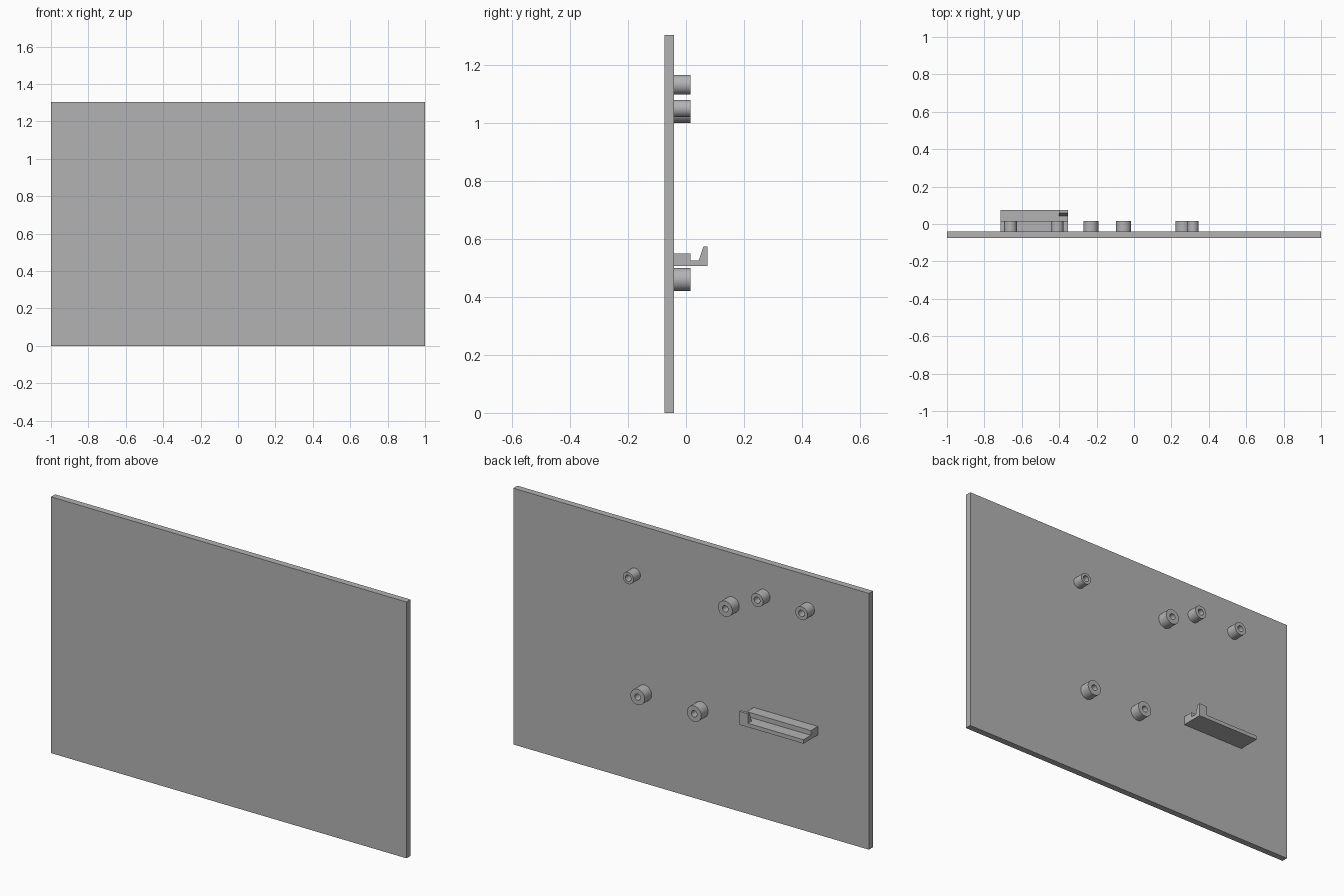
import bpy, bmesh, math
from mathutils import Matrix, Vector

cube = bpy.data.objects.get("Cube")
if cube:
    bpy.data.objects.remove(cube)

grey = bpy.data.materials.new("plain grey")
grey.use_nodes = True
colour = (0.45, 0.45, 0.45, 1)
grey.diffuse_color = colour
grey.node_tree.nodes["Principled BSDF"].inputs["Base Color"].default_value = colour

BACK = -0.041   # rear face of the panel
BOSS_END = 0.015


def finish(name, bm, smooth=False):
    bmesh.ops.recalc_face_normals(bm, faces=bm.faces)
    mesh = bpy.data.meshes.new(name)
    bm.to_mesh(mesh)
    bm.free()
    mesh.materials.append(grey)
    obj = bpy.data.objects.new(name, mesh)
    bpy.context.collection.objects.link(obj)
    if smooth:
        bpy.ops.object.select_all(action='DESELECT')
        obj.select_set(True)
        bpy.context.view_layer.objects.active = obj
        bpy.ops.object.shade_smooth_by_angle(angle=math.radians(35))
    return obj


def extrude_profile(name, points, x0, x1):
    """Extrude a (y, z) outline along x."""
    bm = bmesh.new()
    face = bm.faces.new([bm.verts.new((x0, y, z)) for y, z in points])
    new = bmesh.ops.extrude_face_region(bm, geom=[face])["geom"]
    verts = [g for g in new if isinstance(g, bmesh.types.BMVert)]
    bmesh.ops.translate(bm, verts=verts, vec=(x1 - x0, 0, 0))
    return finish(name, bm)


def boss(name, x, z, radius, hole=0.016):
    """Hollow round post standing on the rear of the panel."""
    bm = bmesh.new()
    outline = [(radius, BACK), (radius, BOSS_END), (hole, BOSS_END), (hole, BACK)]
    verts = [bm.verts.new((x + r, y, z)) for r, y in outline]
    edges = [bm.edges.new(pair) for pair in zip(verts, verts[1:])]
    bmesh.ops.spin(bm, geom=verts + edges, cent=(x, 0, z), axis=(0, 1, 0),
                   angle=math.tau, steps=40, use_merge=True)
    bmesh.ops.remove_doubles(bm, verts=bm.verts, dist=0.0001)
    return finish(name, bm, smooth=True)


# Flat panel
bm = bmesh.new()
bmesh.ops.create_cube(bm, size=1, matrix=Matrix.Translation((0, -0.0575, 0.6515))
                      @ Matrix.Diagonal(Vector((2, 0.033, 1.303, 1))))
finish("panel", bm)

# Mounting posts
boss("upper_small_post", 0.315, 1.05, 0.03)
boss("upper_middle_post", -0.231, 1.04, 0.04)
boss("upper_inner_post", -0.41, 1.132, 0.034)
boss("upper_outer_post", -0.66, 1.132, 0.034)
boss("lower_left_post", 0.262, 0.46, 0.04)
boss("lower_middle_post", -0.056, 0.46, 0.04)

# Shelf bracket with a raised rail, and a clip at one end
extrude_profile("bracket_shelf", [(BACK, 0.506), (0.074, 0.506), (0.074, 0.526),
                                  (BOSS_END, 0.526), (BOSS_END, 0.55), (BACK, 0.55)],
                -0.713, -0.352)
extrude_profile("bracket_clip", [(0.044, 0.526), (0.074, 0.526), (0.074, 0.574),
                                 (0.06, 0.574)], -0.4, -0.352)
